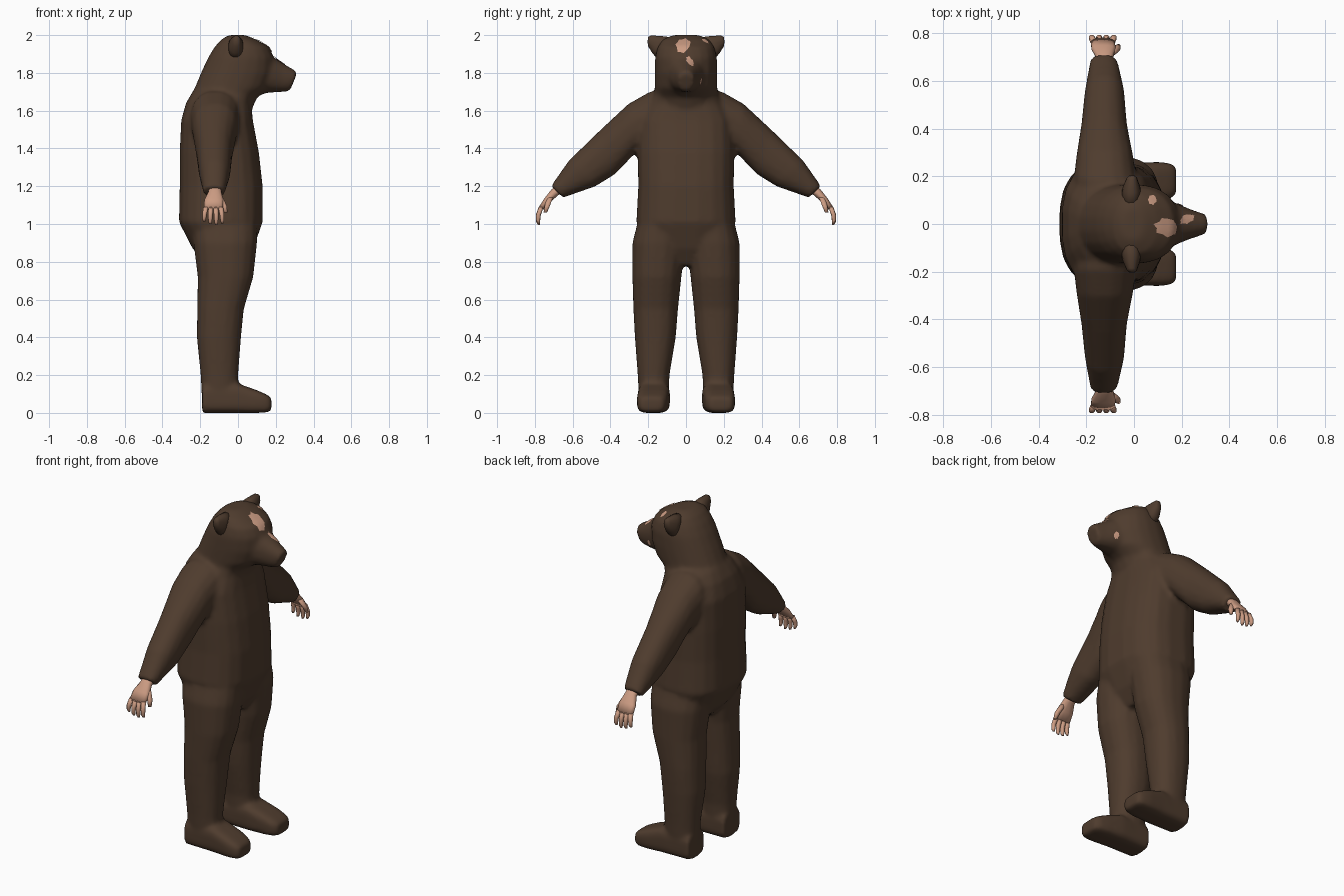
import bpy, bmesh, math
from mathutils import Vector
from mathutils.bvhtree import BVHTree


def material(name, rgb):
    m = bpy.data.materials.new(name)
    m.diffuse_color = (*rgb, 1)
    return m


FUR = material("brown_fur", (0.078, 0.045, 0.027))
SKIN = material("skin", (0.60, 0.33, 0.225))


def loft(bm, sections, side=1, along_y=False, p=2.3, n=16):
    """Closed tube. Section = (a1, b1, a2, b2, c1, c2): ends of a diameter in the
    profile plane and the extent across it. Profile is x-z (or y-z if along_y)."""
    rings = []
    for a1, b1, a2, b2, c1, c2 in sections:
        ring = []
        for i in range(n):
            t = 2 * math.pi * (i + 0.5) / n
            s, c = math.sin(t), math.cos(t)
            s = math.copysign(abs(s) ** (2 / p), s)
            c = math.copysign(abs(c) ** (2 / p), c)
            # stretch so that the half-step ring still reaches the full extent
            k = 1 / math.cos(math.pi / n) ** (2 / p)
            s, c = s * k, c * k
            a = (a1 + a2) / 2 + c * (a2 - a1) / 2
            b = (b1 + b2) / 2 + c * (b2 - b1) / 2
            w = (c1 + c2) / 2 + s * (c2 - c1) / 2
            co = (w, a * side, b) if along_y else (a, w * side, b)
            ring.append(bm.verts.new(co))
        rings.append(ring)
    faces = [bm.faces.new(rings[0]), bm.faces.new(rings[-1][::-1])]
    for r, q in zip(rings, rings[1:]):
        for i in range(n):
            j = (i + 1) % n
            faces.append(bm.faces.new((r[j], r[i], q[i], q[j])))
    bmesh.ops.recalc_face_normals(bm, faces=faces)


def finish(name, bm, mat):
    me = bpy.data.meshes.new(name)
    bm.to_mesh(me)
    bm.free()
    me.materials.append(mat)
    for f in me.polygons:
        f.use_smooth = True
    ob = bpy.data.objects.new(name, me)
    bpy.context.collection.objects.link(ob)
    return ob


def level(z, x1, x2, y1, y2):
    return (x1, z, x2, z, y1, y2)


suit = bmesh.new()
# torso
loft(suit, [level(z, a, b, -w, w) for z, a, b, w in (
    (0.78, -0.16, 0.03, 0.05), (0.87, -0.24, 0.08, 0.22), (1.01, -0.312, 0.13, 0.262),
    (1.2, -0.308, 0.13, 0.252), (1.38, -0.308, 0.11, 0.255), (1.55, -0.30, 0.078, 0.25),
    (1.64, -0.275, 0.07, 0.20), (1.70, -0.24, 0.09, 0.165))], p=2.7, n=20)
# head
loft(suit, [level(z, a, b, -w, w) for z, a, b, w in (
    (1.60, -0.28, 0.07, 0.16), (1.67, -0.255, 0.10, 0.168), (1.72, -0.228, 0.16, 0.165),
    (1.80, -0.195, 0.19, 0.165), (1.88, -0.158, 0.19, 0.163), (1.935, -0.125, 0.165, 0.15),
    (1.975, -0.09, 0.10, 0.125), (2.0, -0.05, 0.04, 0.07))], p=2.2, n=20)
# muzzle
loft(suit, [(0.04, 1.93, 0.04, 1.65, -0.14, 0.14), (0.16, 1.90, 0.15, 1.695, -0.095, 0.095),
            (0.23, 1.855, 0.24, 1.70, -0.062, 0.062), (0.315, 1.805, 0.275, 1.705, -0.042, 0.042)])
for s in (1, -1):
    # leg
    loft(suit, [level(*r) for r in (
        (0.06, -0.19, 0.0, 0.093, 0.248), (0.2, -0.197, 0.0, 0.088, 0.255),
        (0.4, -0.217, 0.015, 0.055, 0.27), (0.55, -0.215, 0.03, 0.043, 0.278),
        (0.72, -0.212, 0.08, 0.025, 0.283), (0.9, -0.235, 0.10, 0.005, 0.283),
        (1.03, -0.25, 0.10, 0.01, 0.25))], s)
    # foot
    loft(suit, [(-0.19, 0.0, -0.19, 0.15, 0.09, 0.25), (0.0, 0.0, 0.0, 0.155, 0.085, 0.255),
                (0.10, 0.0, 0.10, 0.12, 0.095, 0.26), (0.15, 0.003, 0.15, 0.098, 0.105, 0.255),
                (0.177, 0.01, 0.177, 0.08, 0.125, 0.24)], s, p=4)
    # arm
    loft(suit, [(0.10, 1.71, 0.10, 1.36, -0.25, 0.0), (0.19, 1.70, 0.21, 1.40, -0.25, 0.008),
                (0.305, 1.635, 0.27, 1.375, -0.24, -0.005), (0.45, 1.50, 0.375, 1.265, -0.22, -0.03),
                (0.62, 1.335, 0.48, 1.20, -0.205, -0.042), (0.715, 1.20, 0.65, 1.14, -0.183, -0.07)],
         s, along_y=True)
body = finish("suit_body", suit, FUR)
# fuse the overlapping suit parts into one soft skin
rm = body.modifiers.new("fuse", "REMESH")
rm.mode = "VOXEL"
rm.voxel_size = 0.013
rm.use_smooth_shade = True
sm = body.modifiers.new("soften", "SMOOTH")
sm.factor = 0.5
sm.iterations = 5

for s, label in ((1, "left"), (-1, "right")):
    # ear
    bm = bmesh.new()
    loft(bm, [(0.05, 1.985, 0.14, 1.86, -0.06, 0.035), (0.13, 1.995, 0.178, 1.905, -0.045, 0.025),
              (0.185, 1.998, 0.20, 1.94, -0.03, 0.012), (0.20, 1.99, 0.204, 1.965, -0.02, 0.005)],
         s, along_y=True)
    finish("ear_" + label, bm, FUR)

    # hand: palm, four fingers and thumb
    bm = bmesh.new()
    loft(bm, [(0.66, 1.23, 0.62, 1.19, -0.155, -0.09), (0.715, 1.18, 0.68, 1.15, -0.157, -0.088),
              (0.75, 1.135, 0.722, 1.112, -0.178, -0.078), (0.782, 1.085, 0.754, 1.075, -0.182, -0.08)],
         s, along_y=True, n=12)
    for i, drop in enumerate((0.018, 0.004, 0.0, 0.008)):
        x, dx = -0.17 + i * 0.026, (i - 1.5) * 0.006
        loft(bm, [(y - r, z, y + r, z, x + k * dx - r, x + k * dx + r) for y, z, r, k in (
            (0.767, 1.09, 0.013, 0), (0.781, 1.045 + drop / 2, 0.012, 0.8),
            (0.783, 1.01 + drop, 0.010, 1), (0.778, 0.995 + drop, 0.006, 1))], s, along_y=True, n=8)
    loft(bm, [(y - r, z, y + r, z, x - r, x + r) for x, y, z, r in (
        (-0.095, 0.72, 1.14, 0.016), (-0.072, 0.735, 1.095, 0.014), (-0.065, 0.745, 1.06, 0.009))],
        s, along_y=True, n=8)
    finish("hand_" + label, bm, SKIN)

# bare skin patches, laid onto the head surface
tree = BVHTree.FromObject(body, bpy.context.evaluated_depsgraph_get())


def skin_patch(name, centre, u, v, direction):
    bm = bmesh.new()
    bmesh.ops.create_circle(bm, cap_ends=False, segments=14, radius=1)
    bm.clear()
    d, centre, u, v = Vector(direction).normalized(), Vector(centre), Vector(u), Vector(v)

    def drop(r, t):
        p = centre + r * (u * math.cos(t) + v * math.sin(t)) - d * 0.3
        hit, normal, _, _ = tree.ray_cast(p, d)
        return bm.verts.new(hit + normal * 0.004 if hit else p + d * 0.3)

    n = 14
    mid = drop(0, 0)
    rings = [[drop(r * (1 + 0.12 * math.sin(3 * k)), 2 * math.pi * k / n) for k in range(n)]
             for r in (0.33, 0.67, 1.0)]
    for k in range(n):
        j = (k + 1) % n
        bm.faces.new((mid, rings[0][k], rings[0][j]))
        for a, b in zip(rings, rings[1:]):
            bm.faces.new((a[k], b[k], b[j], a[j]))
    bmesh.ops.recalc_face_normals(bm, faces=bm.faces[:])
    if sum((f.normal.dot(d) for f in bm.faces)) > 0:
        bmesh.ops.reverse_faces(bm, faces=bm.faces[:])
    finish(name, bm, SKIN)


skin_patch("forehead_patch", (0.13, -0.015, 1.94), (0, 0.037, 0), (0.05, -0.005, -0.035), (-1, 0, -1))
skin_patch("muzzle_patch", (0.22, 0.02, 1.86), (0, 0.018, 0), (0.033, 0.008, -0.015), (-0.2, 0, -1))
skin_patch("brow_patch", (0.075, 0.10, 1.95), (0.017, 0, 0), (0, 0.02, 0), (0, 0, -1))
skin_patch("cheek_patch", (0.19, 0.08, 1.755), (0.014, 0, 0), (0, 0, 0.02), (0, -1, 0))
